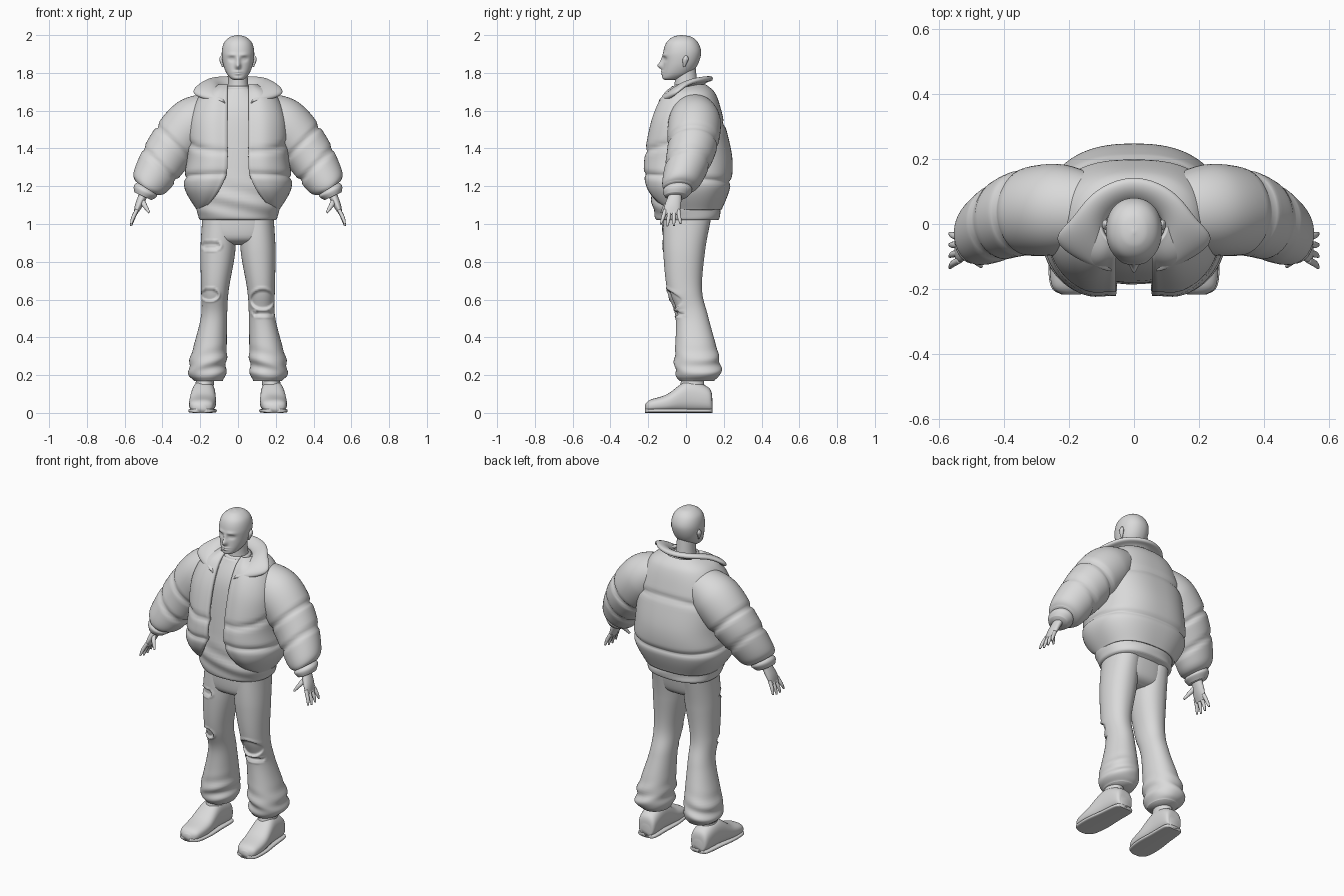
import bpy, bmesh, math
from mathutils import Vector

default_cube = bpy.data.objects.get("Cube")
if default_cube:
    bpy.data.objects.remove(default_cube, do_unlink=True)

grey = (.7, .7, .7, 1)
fabric = bpy.data.materials.new("light_grey")
fabric.use_nodes = True
fabric.diffuse_color = grey
fabric.node_tree.nodes["Principled BSDF"].inputs["Base Color"].default_value = grey


def finish(name, bm):
    """Turn a bmesh into a smooth shaded object."""
    bmesh.ops.recalc_face_normals(bm, faces=bm.faces)
    for face in bm.faces:
        face.smooth = True
    mesh = bpy.data.meshes.new(name)
    bm.to_mesh(mesh)
    bm.free()
    mesh.materials.append(fabric)
    part = bpy.data.objects.new(name, mesh)
    bpy.context.collection.objects.link(part)
    return part


def add_padding(part, thickness):
    shell = part.modifiers.new("padding", "SOLIDIFY")
    shell.thickness = thickness
    shell.offset = 0


def spline(rows, steps):
    """Catmull-Rom interpolation of equal-length tuples."""
    path = []
    last = len(rows) - 1
    for i in range(last):
        before, start, end, after = rows[max(i - 1, 0)], rows[i], rows[i + 1], rows[min(i + 2, last)]
        for step in range(steps):
            t = step / steps
            path.append([q + t / 2 * (r - p + t * (2 * p - 5 * q + 4 * r - s + t * (3 * q - p - 3 * r + s)))
                         for p, q, r, s in zip(before, start, end, after)])
    return path + [list(rows[last])]


def bump(distance, width):
    return math.exp(-(distance / width) ** 2)


def rounded(value, power):
    """Superellipse coordinate from a sine or cosine."""
    return math.copysign(abs(value) ** (2 / power), value)


def bridge(bm, lines, closed):
    for a, b in zip(lines, lines[1:]):
        for i in range(0 if closed else 1, len(a)):
            bm.faces.new((a[i - 1], a[i], b[i], b[i - 1]))


def loft(name, rings, sides=32, power=2, mirror=1, warp=None):
    """Skin closed rings given as (centre, u axis, v axis)."""
    bm = bmesh.new()
    loops = []
    for centre, u, v in rings:
        loop = []
        for i in range(sides):
            angle = math.tau * i / sides
            co = centre + u * rounded(math.cos(angle), power) + v * rounded(math.sin(angle), power)
            if warp:
                co = warp(co)
            loop.append(bm.verts.new((co.x * mirror, co.y, co.z)))
        loops.append(loop)
    bridge(bm, loops, True)
    bm.faces.new(loops[0])
    bm.faces.new(loops[-1])
    return finish(name, bm)


def column(name, rows, steps=8, **options):
    """Upright loft from rows of (z, centre x, half width, front y, back y)."""
    rings = [(Vector((x, (front + back) / 2, z)), Vector((half, 0, 0)), Vector((0, (back - front) / 2, 0)))
             for z, x, half, front, back in spline(rows, steps)]
    return loft(name, rings, **options)


def limb(name, rows, steps=8, **options):
    """Loft along a path of (x, y, z, radius across, radius in y)."""
    path = spline(rows, steps)
    rings = []
    for i, (x, y, z, across, depth) in enumerate(path):
        ahead, behind = path[min(i + 1, len(path) - 1)], path[max(i - 1, 0)]
        u = Vector((ahead[2] - behind[2], 0, behind[0] - ahead[0])).normalized()
        rings.append((Vector((x, y, z)), u * across, Vector((0, depth, 0))))
    return loft(name, rings, **options)


# Head with modelled face: (x, z, width, height, depth) of each feature
features = {"eye_socket": (.034, 1.873, .016, .012, .011), "eyeball": (.034, 1.873, .01, .007, -.005),
            "brow": (.03, 1.895, .025, .01, -.006), "nose_tip": (0, 1.838, .013, .018, -.03),
            "nose_bridge": (0, 1.868, .01, .02, -.012), "upper_lip": (0, 1.806, .02, .005, -.008),
            "lower_lip": (0, 1.794, .018, .005, -.008)}


def shape_face(co):
    if co.y > -.04:
        return co
    push = sum(depth * bump(abs(co.x) - x, width) * bump(co.z - z, height)
               for x, z, width, height, depth in features.values())
    return co + Vector((0, push, 0))


column("head", [(1.762, 0, .02, -.11, -.07), (1.772, 0, .04, -.125, -.02), (1.8, 0, .062, -.124, .03),
                (1.85, 0, .08, -.12, .065), (1.91, 0, .086, -.12, .08), (1.96, 0, .074, -.104, .064),
                (1.99, 0, .042, -.07, .03), (2, 0, .004, -.03, -.02)],
       steps=12, sides=96, power=2.15, warp=shape_face)
column("neck", [(1.66, 0, .07, -.07, .07), (1.74, 0, .054, -.06, .06), (1.84, 0, .05, -.06, .05)])


# Shirt with creased hem, and its neckband
def crease_shirt(co):
    return co + Vector((0, .006 * math.sin(co.z * 60 + co.x * 14) * bump(co.z - 1.12, .1), 0))


column("shirt", [(1.02, 0, .2, -.15, .17), (1.04, 0, .21, -.165, .18), (1.13, 0, .225, -.18, .17),
                 (1.3, 0, .2, -.175, .15), (1.58, 0, .19, -.145, .13), (1.72, 0, .075, -.08, .08)],
       sides=64, power=2.3, warp=crease_shirt)
column("neckband", [(1.69, 0, .085, -.095, .085), (1.73, 0, .07, -.075, .075)])


# Open quilted jacket body, its front corners cut away in a curve
def build_jacket_body(columns=80, power=2.5):
    rows = spline([(1.73, .1, -.07, .1), (1.68, .19, -.13, .15), (1.55, .25, -.19, .19), (1.35, .26, -.23, .235),
                   (1.2, .275, -.225, .225), (1.08, .21, -.16, .18)], 12)
    bm = bmesh.new()
    lines = []
    for z, half, front, back in rows:
        opening = .055 + .13 * min(1, max(0, (1.32 - z) / .24)) ** 2
        first = math.asin((opening / half) ** (power / 2))
        line = []
        for i in range(columns + 1):
            angle = first + (math.tau - 2 * first) * i / columns
            x, y = rounded(math.sin(angle), power), -rounded(math.cos(angle), power)
            seam = bump(z - 1.455 - .075 * y, .016) + bump(z - 1.245 + .02 * y, .014)
            size = 1 - .05 * seam
            roll = .02 * bump(min(i, columns - i), 3)
            line.append(bm.verts.new((x * half * size,
                                      (front + back + y * (back - front) * size) / 2 + roll, z)))
        lines.append(line)
    bridge(bm, lines, False)
    add_padding(finish("jacket_body", bm), .02)


build_jacket_body()


# Wide collar: inner and outer edge from the back centre round to the pointed front
def build_collar():
    inner = [(0, .09, 1.735), (.09, .03, 1.72), (.095, -.04, 1.705), (.085, -.09, 1.69), (.06, -.15, 1.62)]
    outer = [(0, .165, 1.77), (.14, .1, 1.77), (.19, .01, 1.75), (.28, -.055, 1.685), (.09, -.14, 1.64)]
    half = []
    for start, end in zip(inner, outer):
        a, b = Vector(start), Vector(end)
        half.append((a, (a + b) / 2 + Vector((0, 0, .02)), b))
    mirrored = [[Vector((-v.x, v.y, v.z)) for v in row] for row in reversed(half[1:])]
    bm = bmesh.new()
    bridge(bm, [[bm.verts.new(v) for v in row] for row in mirrored + half], False)
    collar = finish("jacket_collar", bm)
    add_padding(collar, .03)
    rounding = collar.modifiers.new("rounding", "SUBSURF")
    rounding.levels = rounding.render_levels = 3


build_collar()

# Trouser seat, and the torn patches of each leg as (x, z, half width, half height)
column("trouser_seat", [(.89, 0, .1, -.06, .06), (.93, 0, .18, -.12, .11), (1.08, 0, .19, -.13, .14)],
       sides=48, power=2.4)
tears = {"left": [(.13, .6, .06, .05), (.135, .525, .055, .014)],
         "right": [(.145, .885, .05, .022), (.15, .625, .045, .03)]}


def tear_cloth(patches):
    def warp(co):
        wrinkle = .006 * math.sin(co.z * 75 + co.x * 20) * bump(co.z - .25, .07)
        push = wrinkle
        if co.y < .01:
            for x, z, width, height in patches:
                edge = math.hypot((co.x - x) / width, (co.z - z) / height) - 1
                push += .007 * (1 - math.tanh(edge * 12)) - .006 * bump(edge - .15, .15)
        return co + Vector((wrinkle, push, 0))
    return warp


# Sleeve padding is pinched where the quilting runs around the arm
def pinch_sleeve(co):
    along = co.x - co.z
    pinch = sum(bump(along - seam, .018) for seam in (-1.09, -.9))
    axis = Vector(((along + 1.75) / 2, .02, (1.75 - along) / 2))
    return co + (axis - co) * .09 * pinch


for mirror, label in ((1, "left"), (-1, "right")):
    column(label + "_trouser_leg",
           [(1.02, .1, .09, -.12, .13), (.85, .107, .092, -.12, .1), (.65, .122, .073, -.1, .085),
            (.5, .128, .07, -.055, .12), (.24, .162, .1, -.06, .185), (.17, .157, .078, -.035, .15)],
           steps=20, sides=96, power=2.15, mirror=mirror, warp=tear_cloth(tears[label]))

    # Shoe outline as (y, half width, top), lofted from heel to toe over a flat sole
    shoe, sole = [], []
    for y, half, top in spline([(.14, .03, .07), (.12, .055, .13), (.01, .063, .165), (-.1, .071, .095),
                                (-.19, .06, .065), (-.217, .025, .04)], 8):
        x = .183 - .05 * y
        shoe.append((Vector((x, y, top / 2 + .004)), Vector((half, 0, 0)), Vector((0, 0, top / 2))))
        sole.append((Vector((x, y, .011)), Vector((half + .004, 0, 0)), Vector((0, 0, .011))))
    loft(label + "_shoe", shoe, power=2.5, mirror=mirror)
    loft(label + "_shoe_sole", sole, power=4, mirror=mirror)
    column(label + "_ankle", [(.1, .18, .05, -.04, .1), (.25, .17, .045, -.01, .09)], mirror=mirror)

    # Puffy sleeve and gathered cuff
    limb(label + "_sleeve",
         [(.13, .045, 1.6, .1, .11), (.24, .045, 1.53, .14, .14), (.36, .03, 1.39, .13, .13),
          (.46, -.02, 1.23, .105, .105), (.485, -.04, 1.19, .07, .08)],
         steps=14, sides=48, mirror=mirror, warp=pinch_sleeve)
    limb(label + "_cuff", [(.476, -.035, 1.2, .05, .06), (.49, -.045, 1.175, .067, .077),
                           (.503, -.053, 1.147, .05, .06)], mirror=mirror)

    # Hand: palm, four fingers and thumb
    limb(label + "_palm", [(.49, -.05, 1.18, .024, .03), (.525, -.07, 1.1, .02, .043),
                           (.545, -.077, 1.05, .008, .04)], mirror=mirror)
    for i, finger in enumerate(("index", "middle", "ring", "little")):
        y = .023 * i - .11
        spread = .012 * (i - 2)
        reach = .08 - .01 * abs(i - 1.4)
        limb(label + "_" + finger + "_finger",
             [(.535, y, 1.075, .01, .011), (.556, y + spread / 2, 1.065 - reach / 2, .01, .01),
              (.566, y + spread, 1.065 - reach, .005, .005)], sides=14, mirror=mirror)
    limb(label + "_thumb", [(.512, -.075, 1.13, .014, .016), (.495, -.105, 1.1, .013, .013),
                            (.47, -.13, 1.06, .006, .006)], sides=14, mirror=mirror)
    column(label + "_ear", [(1.83, .08, .004, -.014, -.006), (1.87, .088, .011, -.018, .013),
                            (1.892, .087, .003, -.004, .006)], sides=16, mirror=mirror)
